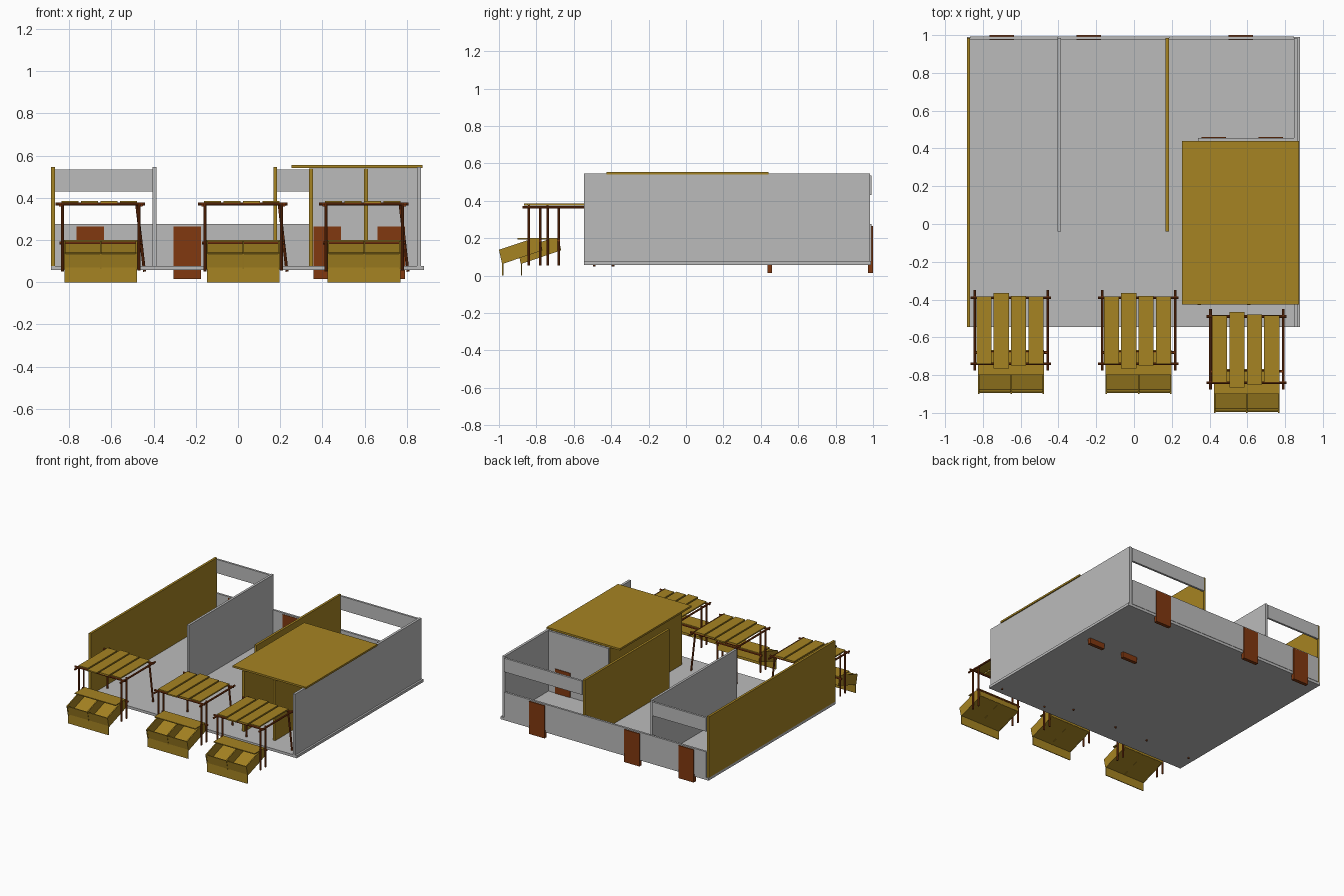
import bpy
import bmesh
from mathutils import Vector

cube = bpy.data.objects.get("Cube")
if cube:
    bpy.data.objects.remove(cube, do_unlink=True)


def material(name, rgb):
    m = bpy.data.materials.new(name)
    m.use_nodes = True
    m.diffuse_color = (*rgb, 1)
    m.node_tree.nodes["Principled BSDF"].inputs["Base Color"].default_value = (*rgb, 1)
    return m


GRAY = material("plaster gray", (0.5, 0.5, 0.5))
OLIVE = material("olive board", (0.38, 0.23, 0.016))
BROWN = material("brown wood", (0.22, 0.04, 0.005))


def finish(name, bm, mat):
    bmesh.ops.recalc_face_normals(bm, faces=bm.faces)
    mesh = bpy.data.meshes.new(name)
    bm.to_mesh(mesh)
    bm.free()
    mesh.materials.append(mat)
    ob = bpy.data.objects.new(name, mesh)
    bpy.context.collection.objects.link(ob)
    return ob


def box(name, x, y, z, mat):
    """Box from three (low, high) ranges."""
    bm = bmesh.new()
    bmesh.ops.create_cube(bm, size=1)
    for v in bm.verts:
        v.co = [r[0] if c < 0 else r[1] for c, r in zip(v.co, (x, y, z))]
    return finish(name, bm, mat)


def pole(name, a, b, radius, mat):
    """Eight-sided pole between two points."""
    a, b = Vector(a), Vector(b)
    bm = bmesh.new()
    bmesh.ops.create_cone(bm, cap_ends=True, segments=8, radius1=radius,
                          radius2=radius, depth=(b - a).length)
    turn = (b - a).to_track_quat('Z', 'Y')
    for v in bm.verts:
        v.co = turn @ v.co + (a + b) / 2
    return finish(name, bm, mat)


def extrude_x(name, profile, x, mat):
    """Closed (y, z) profile extruded over a range of x."""
    bm = bmesh.new()
    face = bm.faces.new([bm.verts.new((x[0], y, z)) for y, z in profile])
    out = bmesh.ops.extrude_face_region(bm, geom=[face])
    for v in out["geom"]:
        if isinstance(v, bmesh.types.BMVert):
            v.co.x = x[1]
    return finish(name, bm, mat)


# Floor slab and long walls
FRONT, BACK, TOP = -0.545, 0.985, 0.545
box("floor", (-0.885, 0.88), (FRONT, 0.99), (0.058, 0.078), GRAY)
box("right_wall", (-0.885, -0.867), (FRONT, BACK), (0.078, TOP), OLIVE)
box("left_wall", (0.847, 0.866), (FRONT, BACK), (0.078, TOP), GRAY)
box("gray_partition", (-0.405, -0.387), (-0.04, BACK), (0.078, TOP), GRAY)
box("olive_partition", (0.167, 0.185), (-0.04, BACK), (0.078, TOP), OLIVE)

# Back wall: low parapet with high bands over two of the bays
box("back_wall", (-0.867, 0.847), (0.977, 0.993), (0.078, 0.275), GRAY)
for x in ((-0.867, -0.405), (0.185, 0.847)):
    box("back_band", x, (0.977, 0.993), (0.43, 0.535), GRAY)

# Covered rooms
box("room_back_wall", (0.34, 0.847), (0.44, 0.456), (0.078, 0.54), GRAY)
for x in (0.337, 0.598):
    box("room_divider", (x, x + 0.018), (-0.43, 0.44), (0.078, 0.54), OLIVE)
box("roof", (0.253, 0.874), (-0.425, 0.44), (0.541, 0.555), OLIVE)

# Doors run through the walls and below the floor
for x, y in ((-0.765, 0.974), (-0.305, 0.974), (0.5, 0.974), (0.357, 0.435), (0.66, 0.435)):
    box("door", (x, x + 0.13), (y, y + 0.026), (0.015, 0.265), BROWN)


def stall(cx, cy):
    """Slatted pergola with a tilted display bin, from its centre and front post line."""
    parts = []
    r = 0.007
    # Pergola frame
    for x in (-0.193, 0.193):
        parts.append(pole("side_beam", (x, -0.035, 0.365), (x, 0.39, 0.365), r, BROWN))
    for y in (0, 0.35):
        parts.append(pole("cross_beam", (-0.215, y, 0.371), (0.21, y, 0.371), r, BROWN))
    for y in (0, 0.06):
        for x in (-0.182, 0.182):
            parts.append(pole("front_post", (x, y, 0.055), (x, y, 0.37), r, BROWN))
    parts.append(pole("back_post", (-0.182, 0.35, 0.05), (-0.182, 0.35, 0.37), r, BROWN))
    parts.append(pole("leaning_back_post", (0.207, 0.35, 0.05), (0.17, 0.35, 0.37), r, BROWN))
    parts.append(pole("shelf_rail", (-0.195, 0.06, 0.187), (0.195, 0.06, 0.187), r, BROWN))
    # Roof slats of slightly different lengths
    for i, (y0, y1) in enumerate(((0, 0.355), (-0.025, 0.375), (-0.01, 0.36), (0, 0.355))):
        x = -0.185 + i * 0.092
        parts.append(box("roof_slat", (x, x + 0.08), (y0, y1), (0.376, 0.386), OLIVE))
    # Display bin: cheeks, divider, sloping bottom, front apron and shelf
    cheek = [(-0.16, 0.138), (-0.143, 0.062), (0.072, 0.135), (0.06, 0.198), (0, 0.192)]
    for x in (-0.175, -0.004, 0.165):
        parts.append(extrude_x("bin_cheek", cheek, (x, x + 0.008), OLIVE))
    floor = [(-0.143, 0.07), (0.068, 0.142), (0.07, 0.136), (-0.143, 0.063)]
    apron = [(-0.143, 0), (-0.137, 0), (-0.137, 0.07), (-0.149, 0.136), (-0.156, 0.135), (-0.143, 0.07)]
    back = [(0.072, 0.137), (0.06, 0.198), (0.054, 0.196), (0.066, 0.136)]
    for name, profile in (("bin_bottom", floor), ("front_apron", apron), ("bin_back", back)):
        parts.append(extrude_x(name, profile, (-0.173, 0.171), OLIVE))
    parts.append(box("shelf", (-0.175, 0.173), (-0.06, 0.06), (0.193, 0.2), OLIVE))
    for p in parts:
        p.location = (cx, cy, 0)


for cx, cy in ((-0.65, -0.74), (0.025, -0.74), (0.598, -0.84)):
    stall(cx, cy)
